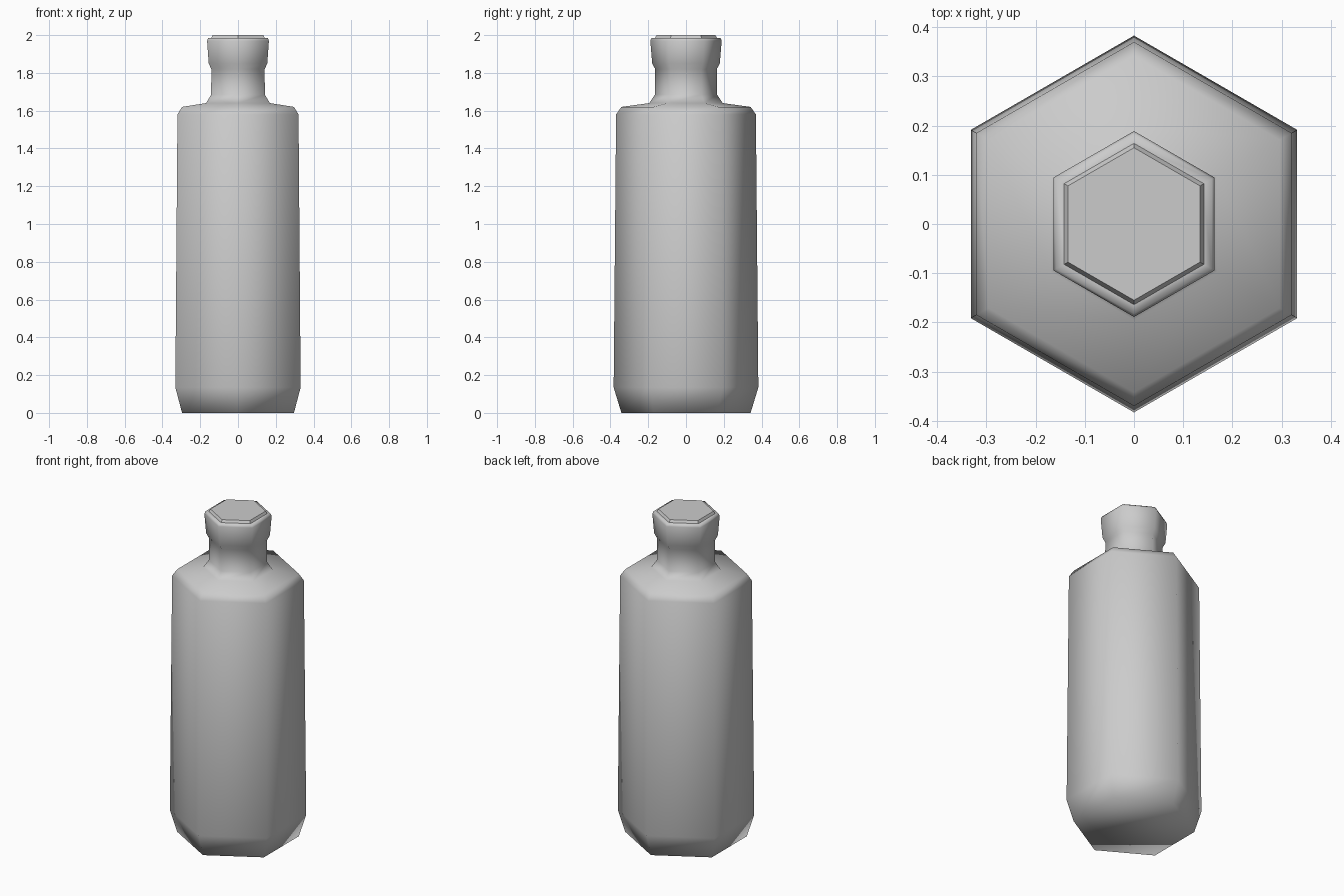
import bpy, bmesh
from math import sin, cos, pi

if "Cube" in bpy.data.objects:
    bpy.data.objects.remove(bpy.data.objects["Cube"])

SIDES = 6


def hex_lathe(name, profile, smooth):
    """Stack six-sided rings from (corner radius, height) pairs, capped at both ends."""
    bm = bmesh.new()
    rings = [[bm.verts.new((r * cos(pi / 2 + 2 * pi * i / SIDES),
                            r * sin(pi / 2 + 2 * pi * i / SIDES), z))
              for i in range(SIDES)] for r, z in profile]
    for low, high in zip(rings, rings[1:]):
        for i in range(SIDES):
            j = (i + 1) % SIDES
            bm.faces.new((low[i], low[j], high[j], high[i]))
    bm.faces.new(rings[0][::-1])
    bm.faces.new(rings[-1])
    bmesh.ops.recalc_face_normals(bm, faces=bm.faces)
    for f in bm.faces:
        f.smooth = smooth
    mesh = bpy.data.meshes.new(name)
    bm.to_mesh(mesh)
    bm.free()
    obj = bpy.data.objects.new(name, mesh)
    bpy.context.collection.objects.link(obj)
    return obj


# Bottle: chamfered foot, tapering body, shallow shoulder, neck and flared lip
hex_lathe("bottle", [
    (0.342, 0.0), (0.383, 0.135), (0.370, 1.58), (0.342, 1.62),
    (0.195, 1.64), (0.164, 1.685), (0.163, 1.82), (0.179, 1.85),
    (0.189, 1.97), (0.183, 1.985), (0.160, 1.985)], True)

# Stopper: thin flat plug set in the mouth
hex_lathe("stopper", [(0.165, 1.95), (0.164, 1.985), (0.155, 2.0)], False)
